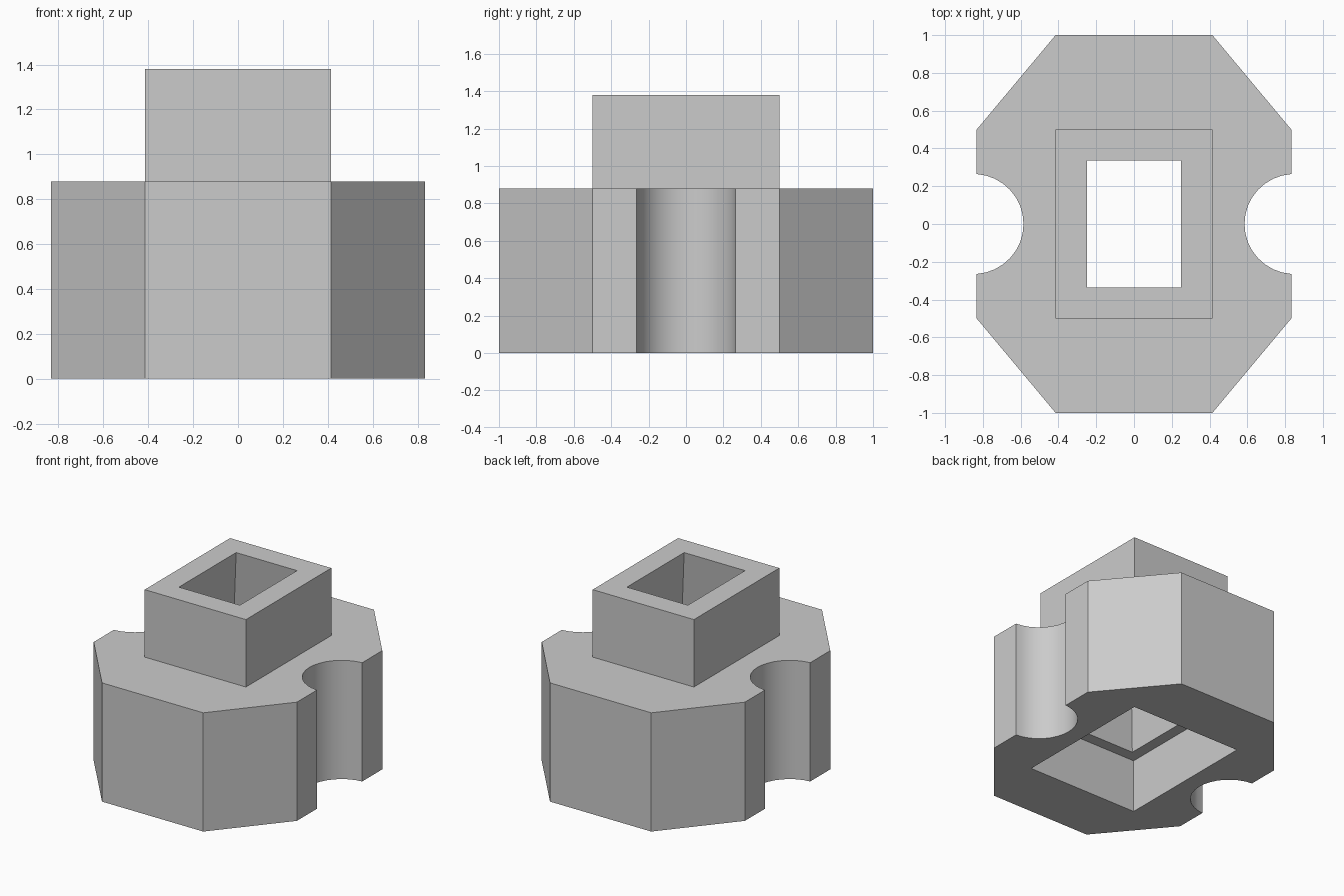
import bpy, bmesh, math

cube = bpy.data.objects.get("Cube")
if cube:
    bpy.data.objects.remove(cube, do_unlink=True)

grey = bpy.data.materials.new("plain_grey")
grey.use_nodes = True
grey.diffuse_color = (0.6, 0.6, 0.6, 1)
grey.node_tree.nodes["Principled BSDF"].inputs["Base Color"].default_value = (0.6, 0.6, 0.6, 1)

BASE_TOP, TOP, LEDGE = 0.88, 1.38, 0.40


def rect(x, y):
    return [(-x, -y), (x, -y), (x, y), (-x, y)]


def prism(name, lower, upper, z0, z1):
    """Closed solid between two matching outlines."""
    bm = bmesh.new()
    a = [bm.verts.new((x, y, z0)) for x, y in lower]
    b = [bm.verts.new((x, y, z1)) for x, y in upper]
    bm.faces.new(a[::-1])
    bm.faces.new(b)
    n = len(a)
    for i in range(n):
        j = (i + 1) % n
        bm.faces.new((a[i], a[j], b[j], b[i]))
    mesh = bpy.data.meshes.new(name)
    bm.to_mesh(mesh)
    bm.free()
    mesh.materials.append(grey)
    ob = bpy.data.objects.new(name, mesh)
    bpy.context.collection.objects.link(ob)
    return ob


def boolean(ob, other, operation):
    mod = ob.modifiers.new(operation.lower(), "BOOLEAN")
    mod.operation = operation
    mod.solver = "EXACT"
    mod.object = other
    bpy.context.view_layer.objects.active = ob
    bpy.ops.object.modifier_apply(modifier=mod.name)
    bpy.data.objects.remove(other, do_unlink=True)


# Eight-sided base with a round notch in each side
R, CX, HALF = 0.265, 0.85, 0.833
edge = math.acos((CX - HALF) / R)
arc = [(CX - R * math.cos(t), R * math.sin(t))
       for t in (-edge + 2 * edge * i / 16 for i in range(17))]
side = [(0.415, -1), (HALF, -0.5)] + arc + [(HALF, 0.5), (0.415, 1)]
outline = side + [(-x, -y) for x, y in side]
body = prism("notched_body", outline, outline, 0, BASE_TOP)

# Rectangular collar on top
collar = rect(0.415, 0.5)
boolean(body, prism("collar", collar, collar, BASE_TOP - 0.1, TOP), "UNION")

# Tapered opening through the collar, then the wider socket underneath
grow = 1.0 / (TOP - LEDGE)


def bore(z):
    t = (TOP - z) * grow
    return rect(0.25 + 0.125 * t, 0.335 + 0.13 * t)


z0, z1 = LEDGE - 0.1, TOP + 0.1
boolean(body, prism("bore", bore(z0), bore(z1), z0, z1), "DIFFERENCE")
socket = rect(0.458, 0.55)
boolean(body, prism("socket", socket, socket, -0.1, LEDGE), "DIFFERENCE")

# Smooth notches, crisp edges elsewhere
bpy.ops.object.select_all(action="DESELECT")
body.select_set(True)
bpy.context.view_layer.objects.active = body
bpy.ops.object.shade_smooth_by_angle(angle=math.radians(30))
